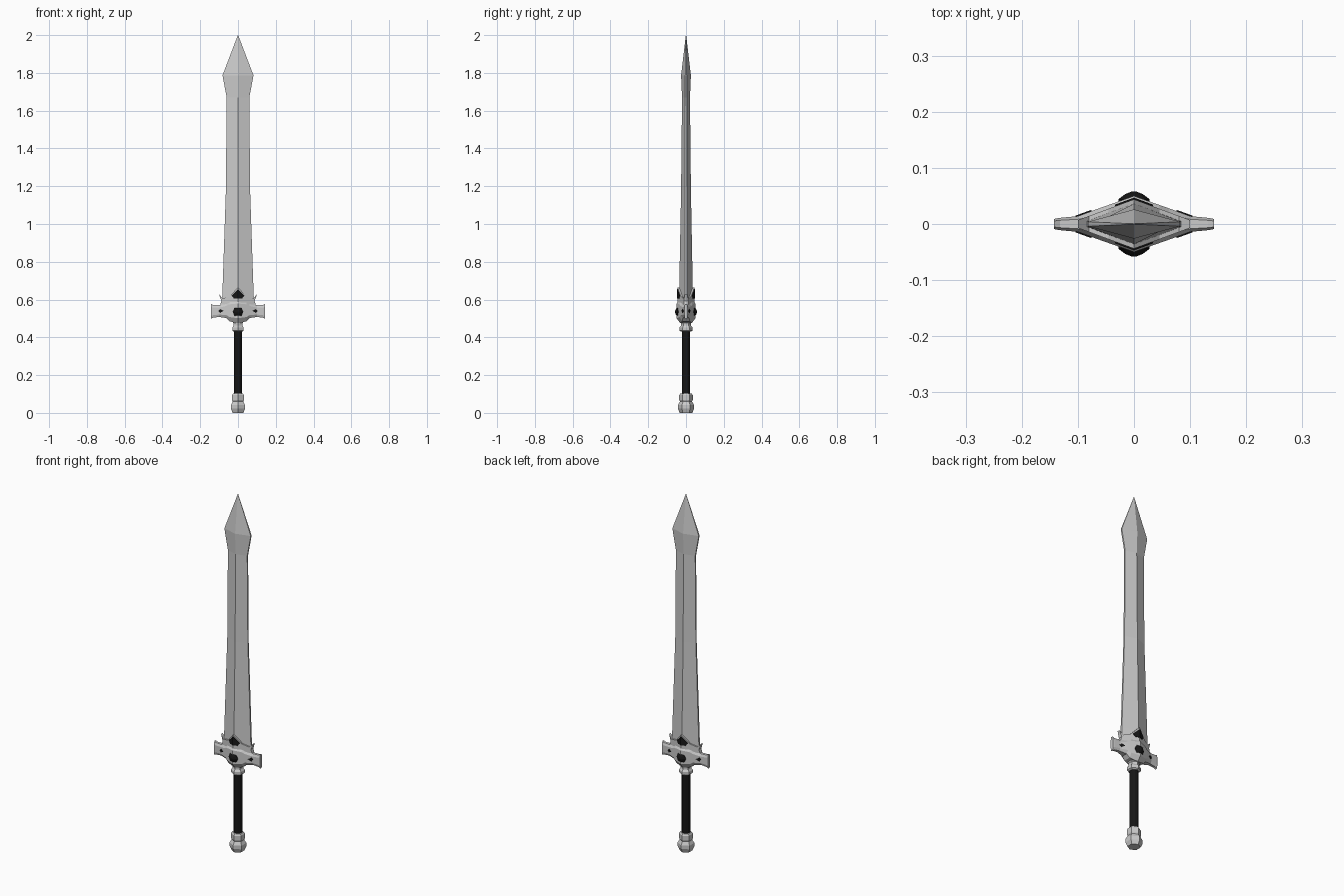
import bpy, bmesh, math

if "Cube" in bpy.data.objects:
    bpy.data.objects.remove(bpy.data.objects["Cube"])


def material(name, rgb):
    m = bpy.data.materials.new(name)
    m.diffuse_color = (*rgb, 1)
    m.use_nodes = True
    m.node_tree.nodes["Principled BSDF"].inputs["Base Color"].default_value = m.diffuse_color
    return m


STEEL = material("pale_steel", (0.6, 0.6, 0.6))
BLACK = material("black", (0.008, 0.008, 0.008))


def finish(name, bm, mat):
    bmesh.ops.remove_doubles(bm, verts=bm.verts, dist=1e-5)
    bmesh.ops.recalc_face_normals(bm, faces=bm.faces)
    me = bpy.data.meshes.new(name)
    bm.to_mesh(me)
    bm.free()
    me.materials.append(mat)
    ob = bpy.data.objects.new(name, me)
    bpy.context.collection.objects.link(ob)
    return ob


def loft(name, rings, mat):
    """Bridge equal-length point rings and cap both ends."""
    bm = bmesh.new()
    vs = [[bm.verts.new(p) for p in r] for r in rings]
    n = len(vs[0])
    for a, b in zip(vs, vs[1:]):
        for i in range(n):
            j = (i + 1) % n
            bm.faces.new((a[i], a[j], b[j], b[i]))
    bm.faces.new(vs[0])
    bm.faces.new(vs[-1])
    return finish(name, bm, mat)


def turned(name, profile, sides, mat, y=None):
    """Faceted turned part from (radius, height), upright or facing front/back."""
    rings = []
    for r, h in profile:
        ang = [math.pi / 2 + 2 * math.pi * i / sides for i in range(sides)]
        if y is None:
            rings.append([(r * math.cos(a), r * math.sin(a), h) for a in ang])
        else:
            rings.append([(r * math.cos(a), y * h, 0.535 + r * math.sin(a)) for a in ang])
    return loft(name, rings, mat)


def folded_plate(name, outline, depth, mat):
    """Right-half outline (x, z), given depth(x), mirrored to the left."""
    bm = bmesh.new()
    f = [bm.verts.new((x, -depth(x), z)) for x, z in outline]
    b = [bm.verts.new((x, depth(x), z)) for x, z in outline]
    bm.faces.new(f)
    bm.faces.new(b)
    for i in range(len(f)):
        j = (i + 1) % len(f)
        if outline[i][0] or outline[j][0]:
            bm.faces.new((f[i], f[j], b[j], b[i]))
    ob = finish(name, bm, mat)
    ob.modifiers.new("mirror", 'MIRROR')
    return ob


# Blade: ridged section with narrow flat edges
rings = []
for z, w, d, e in [(0.55, 0.086, 0.038, 0.005), (0.65, 0.082, 0.036, 0.005),
                   (1.18, 0.064, 0.026, 0.004), (1.67, 0.060, 0.021, 0.004),
                   (1.787, 0.082, 0.026, 0.004), (2.0, 0.0008, 0.0008, 0.0004)]:
    rings.append([(w, -e, z), (w, e, z), (0, d, z), (-w, e, z), (-w, -e, z), (0, -d, z)])
loft("blade", rings, STEEL)

# Cross guard: bevelled sections swept from wing to wing
half = [(0.143, 0.577, 0.498, 0.009), (0.132, 0.571, 0.504, 0.011),
        (0.10, 0.570, 0.508, 0.014), (0.062, 0.582, 0.502, 0.028),
        (0.045, 0.597, 0.485, 0.034), (0, 0.605, 0.475, 0.050)]
rings = []
for x, t, b, d in [(-x, t, b, d) for x, t, b, d in half] + half[-2::-1]:
    bev = (t - b) * 0.2
    rings.append([(x, -d * .6, t), (x, -d, t - bev), (x, -d, b + bev), (x, -d * .6, b),
                  (x, d * .6, b), (x, d, b + bev), (x, d, t - bev), (x, d * .6, t)])
loft("cross_guard", rings, STEEL)

# Pointed blade socket with side spikes
folded_plate("blade_socket", [(0, 0.665), (0.045, 0.617), (0.08, 0.605), (0.10, 0.627),
                              (0.088, 0.592), (0.096, 0.565), (0, 0.55)],
             lambda x: 0.044 - 0.37 * x, STEEL)

# Black inlays
folded_plate("socket_inlay", [(0, 0.655), (0.034, 0.621), (0.022, 0.606), (0, 0.606)],
             lambda x: 0.047 - 0.37 * x, BLACK)
folded_plate("wing_inlay", [(0.076, 0.54), (0.094, 0.55), (0.104, 0.54), (0.094, 0.53)],
             lambda x: 0.0165 + (0.1 - x) * 0.36, BLACK)
for side, y in (("front", -1), ("back", 1)):
    turned(side + "_gem", [(0.028, 0.036), (0.028, 0.044), (0.016, 0.053), (0.004, 0.058)],
           8, BLACK, y)

# Handle
turned("grip", [(0.022, 0.09), (0.022, 0.44)], 12, BLACK)
turned("grip_collar", [(0.026, 0.43), (0.035, 0.436), (0.035, 0.452), (0.027, 0.462),
                       (0.027, 0.475), (0.042, 0.49)], 6, STEEL)
turned("pommel", [(0.033, 0), (0.043, 0.022), (0.043, 0.042), (0.032, 0.060),
                  (0.036, 0.068), (0.036, 0.094), (0.030, 0.103)], 6, STEEL)
